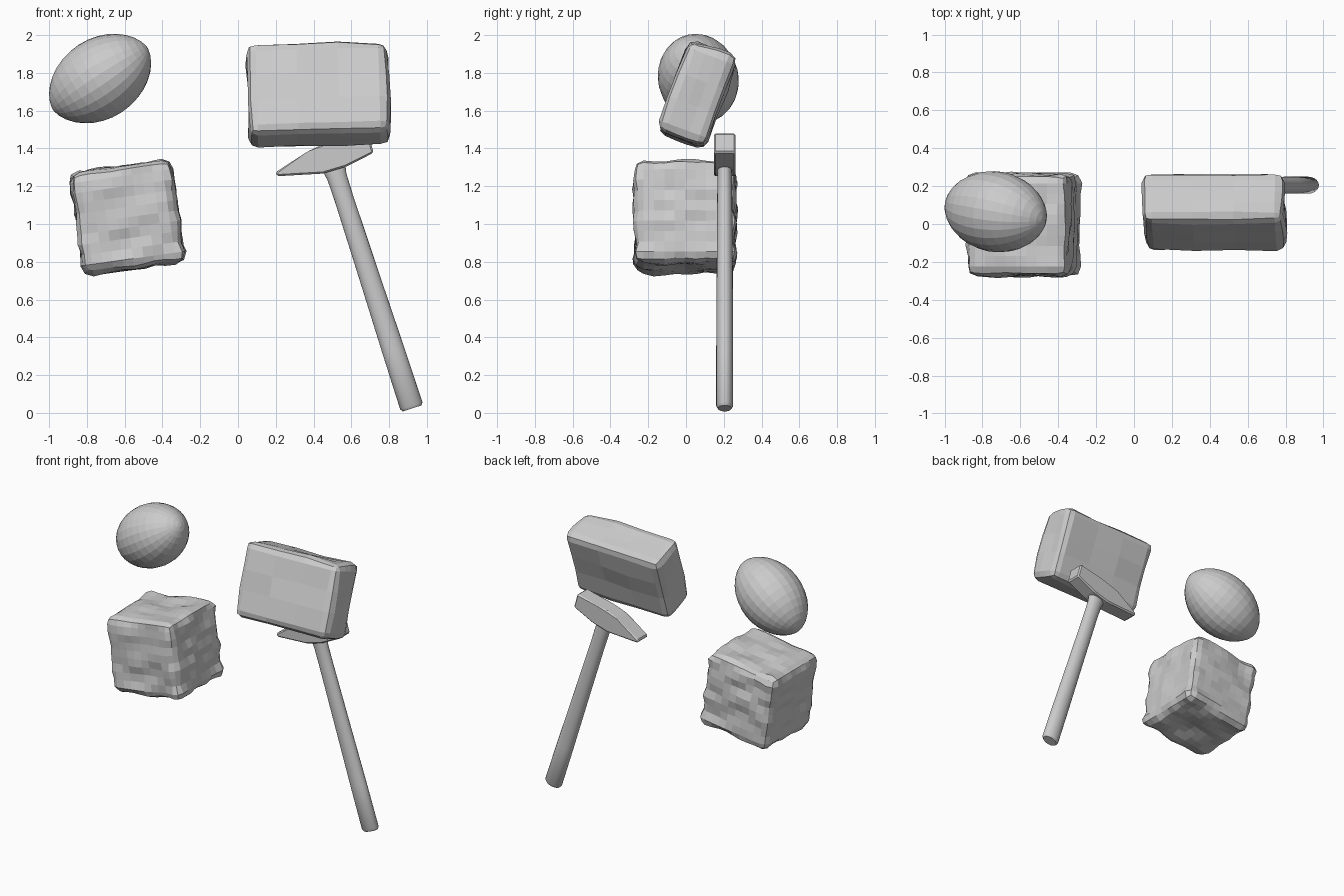
import bpy, bmesh, math
from mathutils import Vector, Matrix, noise

if "Cube" in bpy.data.objects:
    bpy.data.objects.remove(bpy.data.objects["Cube"])


def finish(bm, name, matrix=Matrix.Identity(4), smooth=False):
    bmesh.ops.recalc_face_normals(bm, faces=bm.faces)
    me = bpy.data.meshes.new(name)
    bm.to_mesh(me)
    bm.free()
    me.transform(matrix)
    ob = bpy.data.objects.new(name, me)
    bpy.context.collection.objects.link(ob)
    if smooth:
        bpy.context.view_layer.objects.active = ob
        ob.select_set(True)
        bpy.ops.object.shade_smooth_by_angle(angle=math.radians(35))
        ob.select_set(False)
    return ob


def rough_box(name, size, radius, cuts, amp, freq, matrix):
    """Box with worn, rounded edges and an uneven surface."""
    bm = bmesh.new()
    bmesh.ops.create_cube(bm, size=2)
    bmesh.ops.subdivide_edges(bm, edges=bm.edges[:], cuts=cuts, use_grid_fill=True)
    ring = 1 - 2 / (cuts + 1)
    for v in bm.verts:
        p, core = Vector(), Vector()
        for i in range(3):
            h, c = size[i] / 2, v.co[i]
            inner = h - radius
            p[i] = math.copysign(h, c) if abs(c) > 0.999 else c / ring * inner
            core[i] = max(-inner, min(inner, p[i]))
        d = (p - core).normalized()
        q = Vector(p[i] * freq[i] for i in range(3)) + Vector((3.3, 1.7, 5.1))
        v.co = core + d * (radius + amp * noise.noise(q))
    return finish(bm, name, matrix)


def loft(bm, rings):
    """Skin a list of equal point rings and cap both ends."""
    vs = [[bm.verts.new(p) for p in r] for r in rings]
    n = len(vs[0])
    for a, b in zip(vs, vs[1:]):
        for i in range(n):
            bm.faces.new((a[i], a[(i + 1) % n], b[(i + 1) % n], b[i]))
    bm.faces.new(vs[0])
    bm.faces.new(vs[-1])


def circle(n, rx, ry, z):
    return [(rx * math.cos(2 * math.pi * i / n), ry * math.sin(2 * math.pi * i / n), z)
            for i in range(n)]


# Pointed oval stone
axis = Vector((0.50, -0.09, 0.33)).normalized()
bm = bmesh.new()
rings = []
for k in range(17):
    t = -math.cos(math.pi * (0.03 + 0.94 * k / 16))
    r = 0.213 * (1 - t * t) ** 0.58
    rings.append(circle(24, r, r, 0.302 * t))
loft(bm, rings)
finish(bm, "oval_stone", Matrix.Translation((-0.73, 0.065, 1.77))
       @ axis.to_track_quat('Z', 'Y').to_matrix().to_4x4())

# Rough stone cube
rough_box("stone_cube", (0.54, 0.54, 0.54), 0.05, 9, 0.024, (6, 8, 11),
          Matrix.Translation((-0.585, -0.005, 1.035))
          @ Matrix.Rotation(math.radians(-8), 4, 'Y'))

# Leaning brick
rough_box("brick", (0.745, 0.275, 0.51), 0.048, 4, 0.022, (5, 5, 5),
          Matrix.Translation((0.425, 0.06, 1.685))
          @ Matrix.Rotation(math.radians(-1.5), 4, 'Y')
          @ Matrix.Rotation(math.radians(-20), 4, 'X'))

# Hammer frame: local x along the head, local z up the handle
hammer = (Matrix.Translation((0.47, 0.205, 1.37))
          @ Matrix.Rotation(math.radians(-18), 4, 'Y'))

# Hammer handle: oval section, thicker at the grip end
stations = [(-1.42, 0.052, 0.036), (-1.405, 0.062, 0.045), (-1.1, 0.06, 0.045),
            (-0.7, 0.055, 0.043), (-0.25, 0.051, 0.040), (-0.13, 0.053, 0.038),
            (-0.085, 0.062, 0.038), (0.03, 0.05, 0.036)]
bm = bmesh.new()
loft(bm, [circle(20, rx, ry, z) for z, rx, ry in stations])
bmesh.ops.translate(bm, verts=bm.verts, vec=(0.014, 0, 0))
finish(bm, "hammer_handle", hammer, smooth=True)

# Hammer head: wedge peen on one end, square face on the other
outline = [(-0.287, -0.03), (-0.05, -0.092), (0.075, -0.095), (0.238, -0.07),
           (0.243, 0.038), (0.07, 0.045), (0.0, 0.056), (-0.09, 0.045), (-0.287, -0.007)]
bm = bmesh.new()
loft(bm, [[(x, y, z) for x, z in outline] for y in (-0.058, 0.058)])
bmesh.ops.bevel(bm, geom=bm.edges[:], offset=0.009, segments=1, affect='EDGES')
finish(bm, "hammer_head", hammer)
